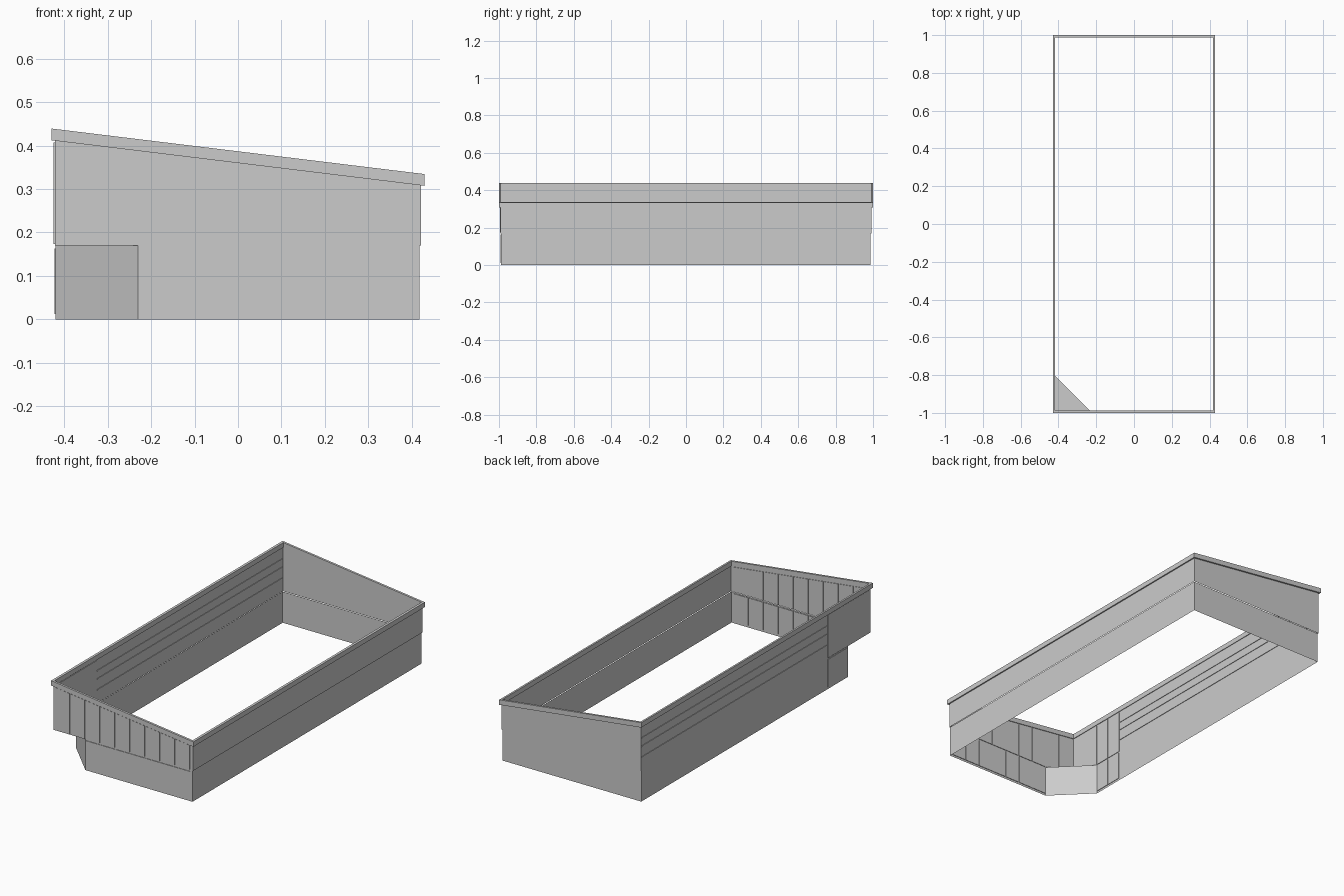
import bpy
import bmesh
from mathutils import Vector

cube = bpy.data.objects.get("Cube")
if cube:
    bpy.data.objects.remove(cube)

grey = bpy.data.materials.new("plain grey")
grey.use_nodes = True
grey.diffuse_color = (0.6, 0.6, 0.6, 1)
grey.node_tree.nodes["Principled BSDF"].inputs["Base Color"].default_value = (0.6, 0.6, 0.6, 1)

SPLIT = 0.17      # height where the upper wall meets the lower wall
TRIM = 0.027      # fascia height


def roof(x):
    """Height of the sloping wall top."""
    return 0.36 - 0.122 * x


def finish(name, bm):
    bmesh.ops.recalc_face_normals(bm, faces=bm.faces)
    mesh = bpy.data.meshes.new(name)
    bm.to_mesh(mesh)
    bm.free()
    mesh.materials.append(grey)
    obj = bpy.data.objects.new(name, mesh)
    bpy.context.collection.objects.link(obj)
    return obj


def wall_loop(name, plan, bottom, top):
    """Closed thin wall around a plan outline."""
    bm = bmesh.new()
    low = [bm.verts.new((x, y, bottom)) for x, y in plan]
    high = [bm.verts.new((x, y, top(x))) for x, y in plan]
    for i in range(len(plan)):
        j = (i + 1) % len(plan)
        bm.faces.new((low[i], low[j], high[j], high[i]))
    return finish(name, bm)


def slab(name, a, b, bottom, top, thick=0.006):
    """Upright plate from plan point a to b, with a top that may slope."""
    a, b = Vector(a), Vector(b)
    along = (b - a).normalized()
    side = Vector((-along.y, along.x)) * thick / 2
    bm = bmesh.new()
    corners = (a - side, b - side, b + side, a + side)
    low = [bm.verts.new((c.x, c.y, bottom)) for c in corners]
    high = [bm.verts.new((c.x, c.y, top(c.x))) for c in corners]
    bm.faces.new(low)
    bm.faces.new(high)
    for i in range(4):
        j = (i + 1) % 4
        bm.faces.new((low[i], low[j], high[j], high[i]))
    return finish(name, bm)


def panel_row(name, start, end, count, bottom, top, gap=0.0015):
    """Row of equal panels with narrow seams."""
    start, end = Vector(start), Vector(end)
    step = (end - start) / count
    inset = step.normalized() * gap
    for i in range(count):
        p = start + step * i
        slab(f"{name}_{i + 1}", p + inset, p + step - inset, bottom, top)


# Lower wall with the cut corner
lower_plan = [(-0.23, -0.99), (0.418, -0.99), (0.418, 0.986), (-0.42, 0.986), (-0.42, -0.8)]
wall_loop("lower_wall", lower_plan, 0, lambda x: SPLIT)

# Upper wall with the sloping top
upper_plan = [(-0.422, -0.992), (0.422, -0.992), (0.422, 0.991), (-0.422, 0.991)]
wall_loop("upper_wall", upper_plan, SPLIT, roof)

# Soffit under the overhanging corner
bm = bmesh.new()
bm.faces.new([bm.verts.new((x, y, SPLIT)) for x, y in ((-0.422, -0.992), (-0.23, -0.992), (-0.422, -0.8))])
finish("corner_soffit", bm)

# Fascia ring around the top
bm = bmesh.new()
rings = []
for inset, lift in ((0, 0), (0, TRIM), (0.012, TRIM), (0.012, 0)):
    w, d = 0.43 - inset, 1 - inset
    rings.append([bm.verts.new((x, y, roof(x) + lift)) for x, y in ((-w, -d), (w, -d), (w, d), (-w, d))])
for r in range(4):
    here, above = rings[r], rings[(r + 1) % 4]
    for i in range(4):
        j = (i + 1) % 4
        bm.faces.new((here[i], here[j], above[j], above[i]))
finish("fascia", bm)

# Front panels, upper and lower rows
panel_row("front_upper_panel", (-0.41, -0.992), (0.405, -0.992), 9, SPLIT + 0.003, lambda x: roof(x) - 0.004)
panel_row("front_lower_panel", (-0.229, -0.99), (0.405, -0.99), 7, 0.012, lambda x: SPLIT - 0.007)

# Panels returning along the high side
panel_row("side_upper_panel", (-0.422, -0.982), (-0.422, -0.62), 4, SPLIT + 0.003, lambda x: roof(x) - 0.004)
panel_row("side_lower_panel", (-0.42, -0.798), (-0.42, -0.62), 2, 0.012, lambda x: SPLIT - 0.007)

# Horizontal rails along the rest of the high side
for i, z in enumerate((0.24, 0.30, 0.345)):
    slab(f"side_rail_{i + 1}", (-0.422, -0.615), (-0.422, 0.985), z, lambda x, z=z: z + 0.006)
